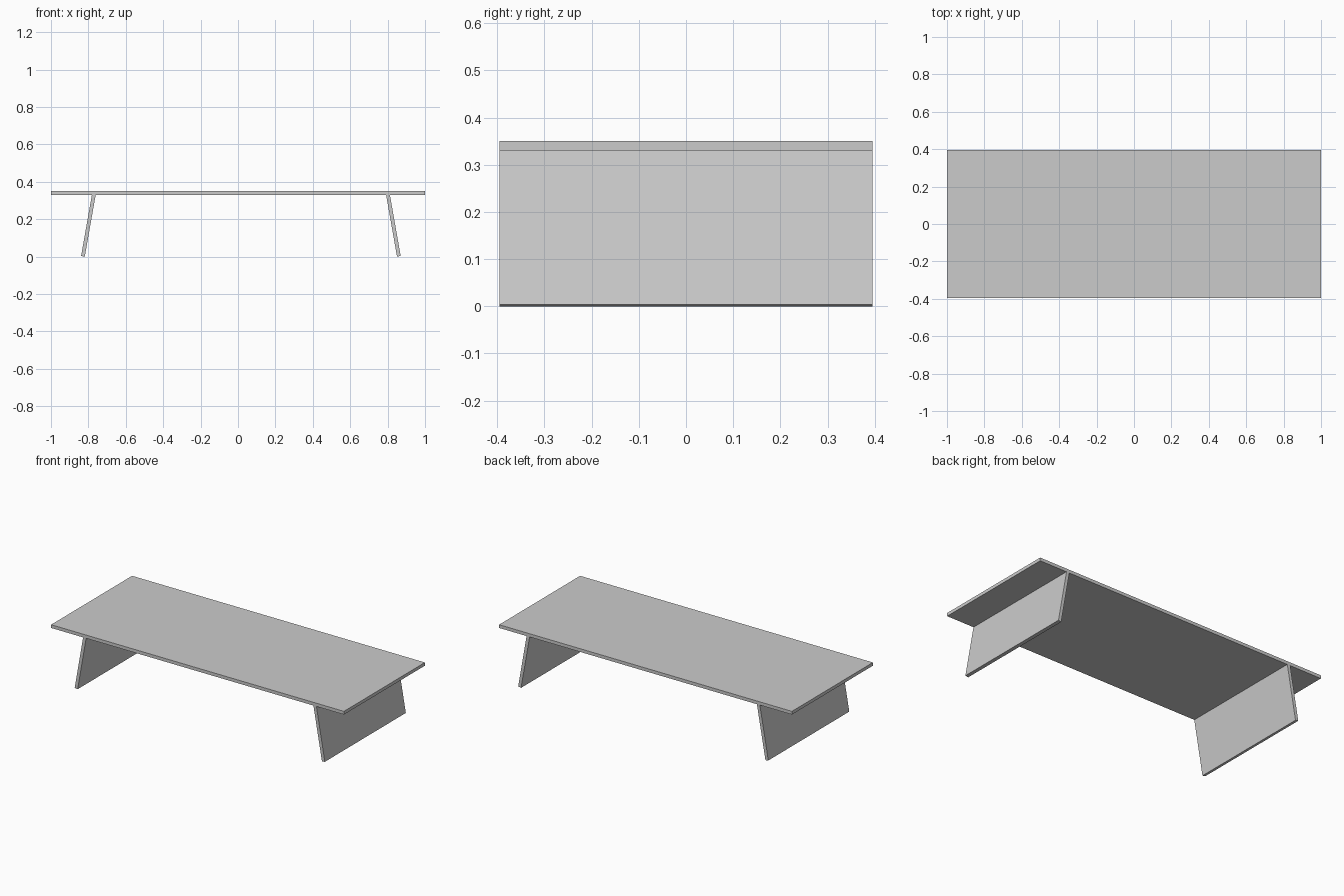
import bpy
from math import radians, sin, cos
from mathutils import Vector

cube = bpy.data.objects.get("Cube")
if cube:
    bpy.data.objects.remove(cube, do_unlink=True)

# Single plain grey finish
GREY = (0.6, 0.6, 0.6, 1)
grey = bpy.data.materials.new("plain grey")
grey.use_nodes = True
grey.diffuse_color = GREY
grey.node_tree.nodes["Principled BSDF"].inputs["Base Color"].default_value = GREY

DEPTH = 0.79
THICK = 0.02
TOP = 0.35
TILT = radians(10)


def board(name, size, centre, tilt=0):
    bpy.ops.mesh.primitive_cube_add(size=1, location=centre, rotation=(0, tilt, 0))
    ob = bpy.context.object
    ob.name = name
    ob.scale = size
    bpy.ops.object.transform_apply(location=False, rotation=True, scale=True)
    ob.data.materials.append(grey)
    return ob


# Flat table top
board("table_top", (2, DEPTH, THICK), (0, 0, TOP - THICK / 2))

# Splayed panel legs, with their upper ends let into the top
LENGTH = 0.338
foot_z = THICK / 2 * sin(TILT)
for name, side, foot_x in (("left_leg", 1, 0.86), ("right_leg", -1, 0.829)):
    foot = Vector((side * foot_x, 0, foot_z))
    rise = Vector((-side * sin(TILT), 0, cos(TILT)))
    board(name, (THICK, DEPTH, LENGTH), foot + rise * LENGTH / 2, -side * TILT)
